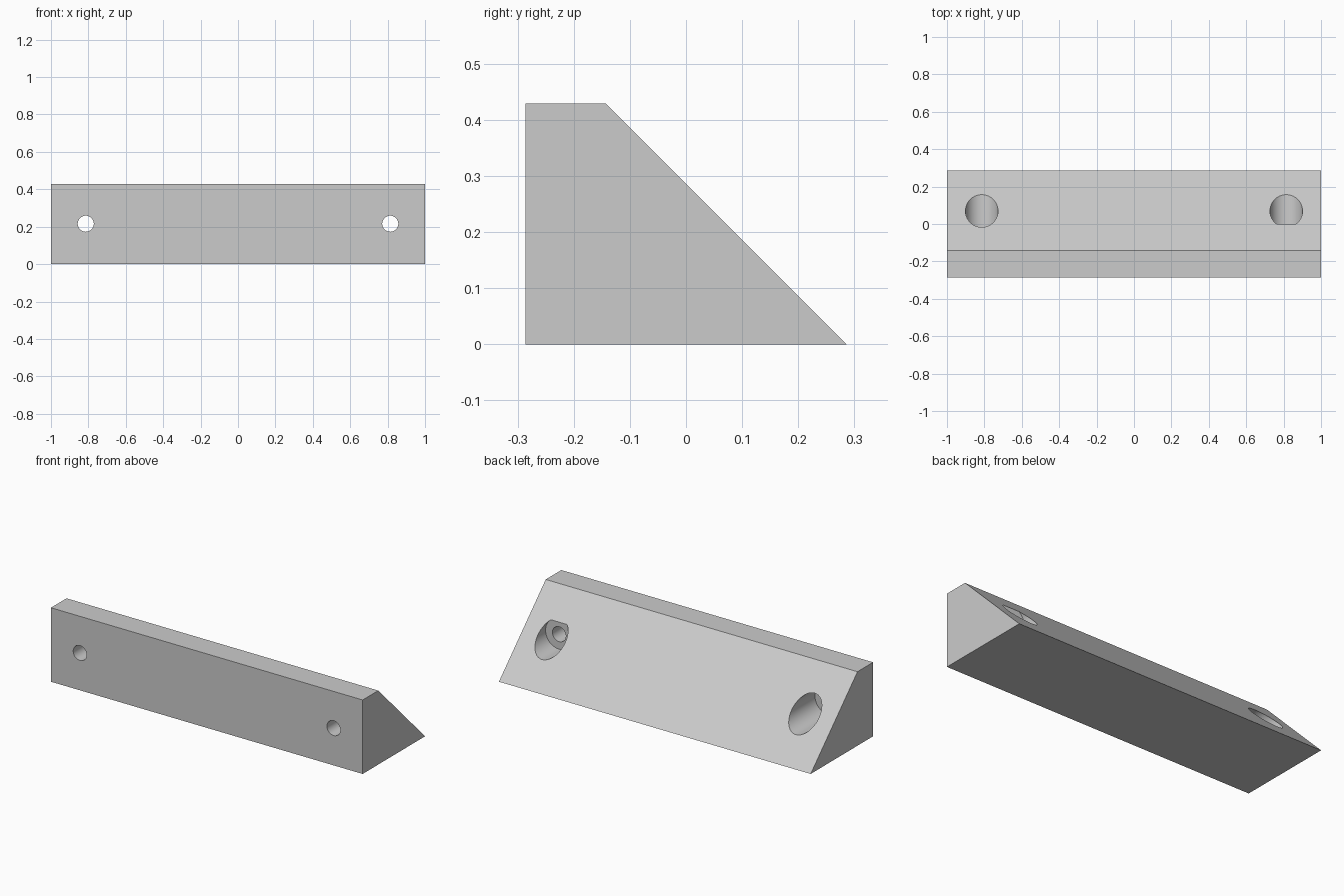
import bpy
import bmesh
from math import pi, radians

cube = bpy.data.objects.get("Cube")
if cube:
    bpy.data.objects.remove(cube, do_unlink=True)

grey = bpy.data.materials.new("plain_grey")
grey.use_nodes = True
colour = (0.6, 0.6, 0.6, 1)
grey.diffuse_color = colour
grey.node_tree.nodes["Principled BSDF"].inputs["Base Color"].default_value = colour

HALF_LENGTH = 1.0
HOLE_X, HOLE_Z = 0.814, 0.216
FRONT_Y = -0.286

# Wedge block: side profile extruded along its length
profile = [(FRONT_Y, 0), (0.286, 0), (-0.143, 0.429), (FRONT_Y, 0.429)]
bm = bmesh.new()
end = bm.faces.new([bm.verts.new((-HALF_LENGTH, y, z)) for y, z in profile])
extruded = bmesh.ops.extrude_face_region(bm, geom=[end])
moved = [v for v in extruded["geom"] if isinstance(v, bmesh.types.BMVert)]
bmesh.ops.translate(bm, verts=moved, vec=(2 * HALF_LENGTH, 0, 0))
bmesh.ops.recalc_face_normals(bm, faces=bm.faces)
mesh = bpy.data.meshes.new("wedge_block")
bm.to_mesh(mesh)
bm.free()
mesh.materials.append(grey)
block = bpy.data.objects.new("wedge_block", mesh)
bpy.context.collection.objects.link(block)


def drill(name, x, radius, y_start, y_end):
    """Cut a round hole running front to back."""
    bpy.ops.mesh.primitive_cylinder_add(
        vertices=64, radius=radius, depth=y_end - y_start,
        location=(x, (y_start + y_end) / 2, HOLE_Z), rotation=(pi / 2, 0, 0))
    cutter = bpy.context.object
    cutter.name = name
    cutter.hide_render = True
    cutter.data.materials.append(grey)
    cut = block.modifiers.new(name, "BOOLEAN")
    cut.operation = "DIFFERENCE"
    cut.solver = "EXACT"
    cut.object = cutter
    bpy.ops.object.select_all(action="DESELECT")
    block.select_set(True)
    bpy.context.view_layer.objects.active = block
    bpy.ops.object.modifier_apply(modifier=cut.name)
    bpy.data.objects.remove(cutter, do_unlink=True)


# Screw holes with wide recesses in the slope; the left recess is shallower
for side, x, floor_y in (("right", -HOLE_X, -0.143), ("left", HOLE_X, 0.0)):
    drill(side + "_recess", x, 0.087, floor_y, 0.4)
    drill(side + "_screw_hole", x, 0.043, FRONT_Y - 0.1, 0.35)

# Smooth bores, crisp block edges
bpy.ops.object.shade_smooth_by_angle(angle=radians(30))
